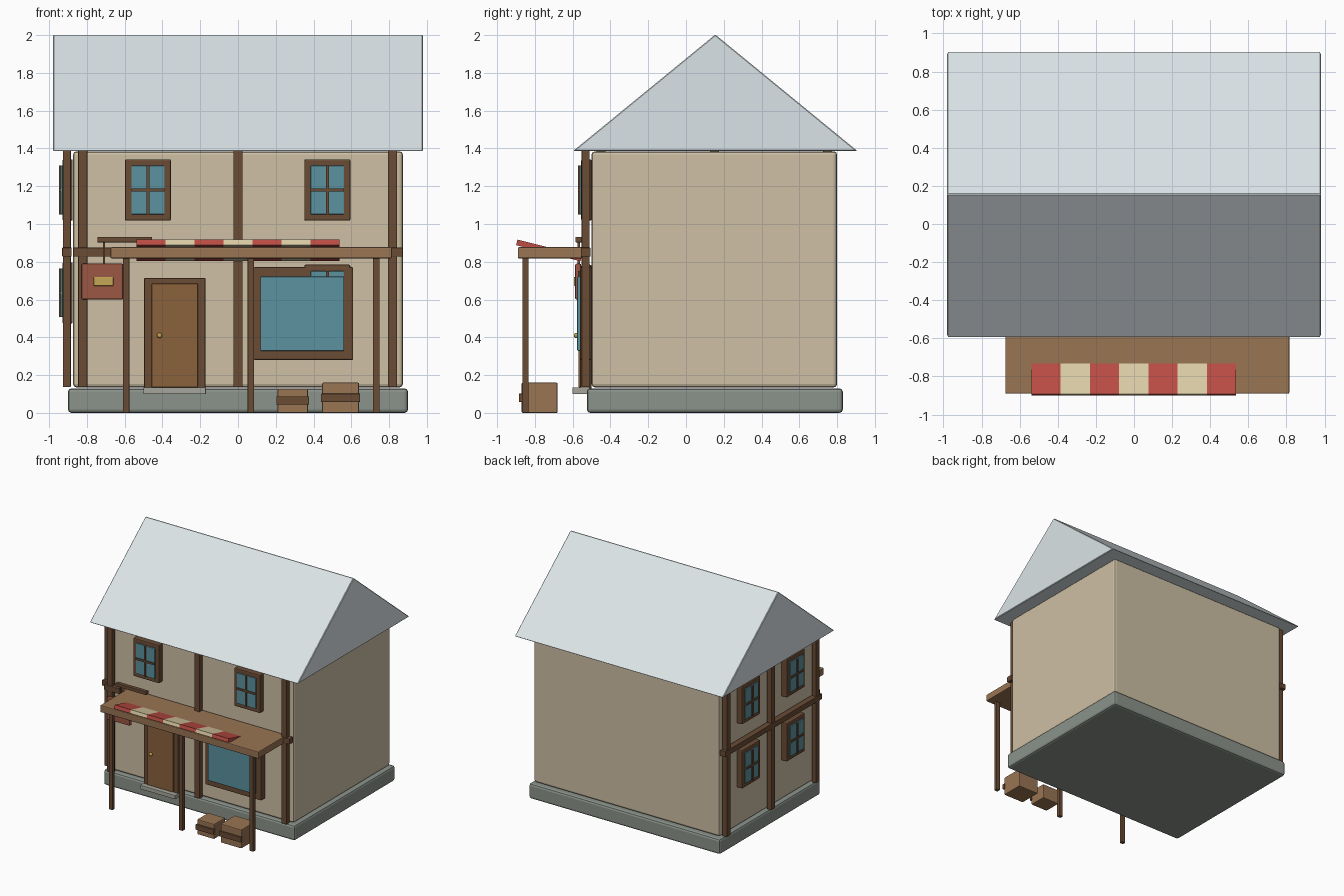
import bpy, bmesh, math
from mathutils import Matrix

if "Cube" in bpy.data.objects:
    bpy.data.objects.remove(bpy.data.objects["Cube"])


def mat(name, r, g, b):
    m = bpy.data.materials.new(name)
    m.diffuse_color = [(c / 255) ** 2.2 for c in (r, g, b)] + [1]
    m.use_nodes = True
    m.node_tree.nodes["Principled BSDF"].inputs["Base Color"].default_value = m.diffuse_color
    return m


STONE = mat("stone", 138, 145, 138)
STEP = mat("step_stone", 165, 165, 155)
PLASTER = mat("plaster", 205, 190, 163)
SLATE = mat("roof_pale", 218, 227, 230)
TIMBER = mat("timber", 105, 77, 56)
PLANK = mat("plank", 152, 116, 84)
DOOR = mat("door_wood", 138, 98, 62)
GLASS = mat("glass", 92, 145, 158)
RED = mat("red_cloth", 188, 78, 70)
CREAM = mat("cream_cloth", 220, 205, 165)
SIGN = mat("sign_red", 155, 88, 70)
BRASS = mat("brass", 195, 165, 85)


def finish(name, bm, material, bevel=0.0, segments=2):
    me = bpy.data.meshes.new(name)
    bmesh.ops.recalc_face_normals(bm, faces=bm.faces)
    bm.to_mesh(me)
    bm.free()
    ob = bpy.data.objects.new(name, me)
    bpy.context.collection.objects.link(ob)
    me.materials.append(material)
    if bevel:
        mod = ob.modifiers.new("bevel", 'BEVEL')
        mod.width, mod.segments = bevel, segments
    return ob


def box(name, x, y, z, material, bevel=0.003, tilt=0.0):
    """Box from (min, max) pairs, optionally tilted about x."""
    bm = bmesh.new()
    bmesh.ops.create_cube(bm, size=1)
    bm.transform(Matrix.Diagonal((x[1] - x[0], y[1] - y[0], z[1] - z[0], 1)))
    ob = finish(name, bm, material, bevel)
    ob.location = [(a + b) / 2 for a, b in (x, y, z)]
    ob.rotation_euler.x = tilt
    return ob


def span(c, w):
    return (c - w / 2, c + w / 2)


# Foundation and walls
box("foundation", (-0.9, 0.9), (-0.525, 0.83), (0, 0.13), STONE, 0.018)
box("walls", (-0.873, 0.873), (-0.5, 0.8), (0.135, 1.385), PLASTER, 0.018)

# Closed gable roof
bm = bmesh.new()
profile = [(-0.597, 1.387), (0.907, 1.387), (0.155, 2.003)]
face = bm.faces.new([bm.verts.new((-0.98, y, z)) for y, z in profile])
ext = bmesh.ops.extrude_face_region(bm, geom=[face])
for v in ext["geom"]:
    if isinstance(v, bmesh.types.BMVert):
        v.co.x = 0.98
finish("roof", bm, SLATE, 0.005, 1)


# Facade parts: u runs along the wall, d is the depth range outward from it
def panel(name, side, u, d, z, material, bevel=0.003):
    if side == "front":
        return box("front_" + name, u, (-0.5 - d[1], -0.5 - d[0]), z, material, bevel)
    return box("left_" + name, (-0.875 - d[1], -0.875 - d[0]), u, z, material, bevel)


def window(side, c, z):
    panel("window_frame", side, span(c, 0.244), (0, 0.055), span(z, 0.325), TIMBER, 0.008)
    panel("window_glass", side, span(c, 0.176), (0.04, 0.064), span(z, 0.257), GLASS)
    panel("window_bar_upright", side, span(c, 0.016), (0.05, 0.073), span(z, 0.257), TIMBER, 0)
    panel("window_bar_cross", side, span(c, 0.176), (0.05, 0.073), span(z, 0.016), TIMBER, 0)


# Timber framing on front and left walls
for side, posts, rail in (("front", (-0.822, 0, 0.818), (-0.873, 0.873)),
                          ("left", (-0.45, 0.15, 0.75), (-0.5, 0.8))):
    for c in posts:
        panel("timber_post", side, span(c, 0.048), (0.01, 0.052), (0.137, 1.388), TIMBER)
    panel("timber_rail", side, rail, (0.006, 0.056), (0.828, 0.875), TIMBER)

for c in (-0.477, 0.473):
    window("front", c, 1.18)
window("front", 0.473, 0.622)
for c in (-0.15, 0.45):
    for z in (0.635, 1.18):
        window("left", c, z)

# Door, knob and step
panel("door_frame", "front", (-0.498, -0.172), (0, 0.06), (0.125, 0.715), TIMBER, 0.008)
panel("door", "front", (-0.458, -0.212), (0.04, 0.07), (0.135, 0.685), DOOR, 0.006)
box("door_step", (-0.5, -0.17), (-0.602, -0.51), (0.1, 0.134), STEP)
bm = bmesh.new()
bmesh.ops.create_uvsphere(bm, u_segments=16, v_segments=8, radius=0.014)
knob = finish("door_knob", bm, BRASS)
knob.location = (-0.415, -0.58, 0.41)
knob.data.shade_smooth()

# Shop window
panel("shop_window_frame", "front", (0.083, 0.61), (0, 0.06), (0.28, 0.772), TIMBER, 0.008)
panel("shop_window_glass", "front", (0.118, 0.562), (0.04, 0.076), (0.328, 0.722), GLASS, 0.006)

# Porch roof and posts
box("porch_roof", (-0.675, 0.815), (-0.89, -0.51), (0.818, 0.877), PLANK, 0.006)
for x in (-0.592, 0.068, 0.732):
    box("porch_post", span(x, 0.034), (-0.866, -0.834), (0, 0.82), TIMBER)

# Striped awning, tilted through the porch roof
for i in range(7):
    x0 = -0.538 + i * 0.1535
    box("awning_stripe", (x0, x0 + 0.1535), (-0.901, -0.549), (0.845, 0.875),
        CREAM if i % 2 else RED, 0, math.radians(-14))

# Hanging sign
box("sign_bracket", (-0.745, -0.455), (-0.585, -0.552), (0.903, 0.932), TIMBER)
box("sign_hanger", (-0.715, -0.703), (-0.574, -0.562), (0.785, 0.908), TIMBER, 0)
box("sign_board", (-0.828, -0.608), (-0.587, -0.555), (0.6, 0.79), SIGN, 0.008)
box("sign_plate", (-0.764, -0.66), (-0.594, -0.58), (0.673, 0.72), BRASS)

# Crates with a front slat
for c, w, d, h, z in ((0.29, 0.16, 0.15, 0.127, 0.066), (0.543, 0.195, 0.19, 0.16, 0.08)):
    box("crate", span(c, w), span(-0.775, d), (0, h), PLANK, 0.006)
    yf = -0.775 - d / 2
    box("crate_slat", span(c, w + 0.012), (yf - 0.015, yf + 0.01), span(z, 0.044), TIMBER)
